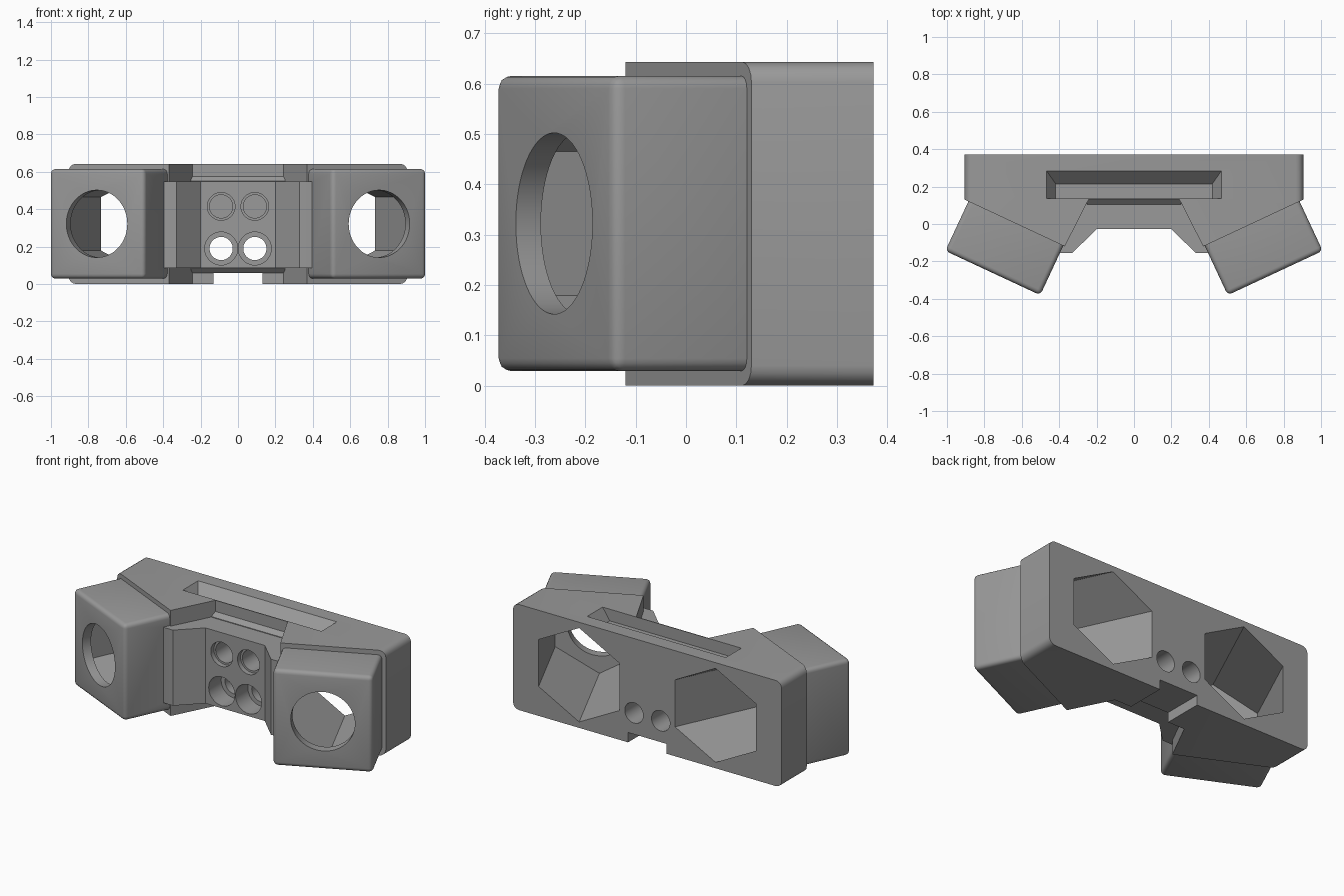
import bpy, bmesh, math
from mathutils import Matrix, Vector

if "Cube" in bpy.data.objects:
    bpy.data.objects.remove(bpy.data.objects["Cube"])

ANG = math.radians(25)
ZC = 0.322          # mid height
BACK = 0.372        # back face y

grey = bpy.data.materials.new("grey_plastic")
grey.diffuse_color = (0.32, 0.32, 0.32, 1)
grey.use_nodes = True
grey.node_tree.nodes["Principled BSDF"].inputs["Base Color"].default_value = grey.diffuse_color


def prism(name, pts, lo, hi, matrix=None, scale=1.0, pick=None, bevel=0, seg=4):
    """Extrude a 2D profile along local z; scale tapers the low end; pick(v1, v2) chooses edges to round."""
    bm = bmesh.new()
    c = Vector((sum(p[0] for p in pts), sum(p[1] for p in pts))) / len(pts)
    a = [bm.verts.new((c.x + (x - c.x) * scale, c.y + (y - c.y) * scale, lo)) for x, y in pts]
    b = [bm.verts.new((x, y, hi)) for x, y in pts]
    n = len(pts)
    bm.faces.new(a)
    bm.faces.new(b)
    for i in range(n):
        j = (i + 1) % n
        bm.faces.new((a[i], a[j], b[j], b[i]))
    if pick:
        edges = [e for e in bm.edges if pick(e.verts[0].co, e.verts[1].co)]
        bmesh.ops.bevel(bm, geom=edges, offset=bevel, segments=seg, profile=0.5, affect='EDGES')
    if matrix:
        bm.transform(matrix)
    bmesh.ops.recalc_face_normals(bm, faces=bm.faces[:])
    me = bpy.data.meshes.new(name)
    bm.to_mesh(me)
    bm.free()
    ob = bpy.data.objects.new(name, me)
    ob.data.materials.append(grey)
    bpy.context.collection.objects.link(ob)
    return ob


def ngon(n, r, phase=0.0):
    return [(r * math.cos(phase + math.tau * i / n), r * math.sin(phase + math.tau * i / n)) for i in range(n)]


def rect(x0, x1, y0, y1):
    return [(x0, y0), (x1, y0), (x1, y1), (x0, y1)]


def both(half):
    """Mirror a half outline across x."""
    return half + [(-x, y) for x, y in reversed(half)]


def combine(target, other, op):
    mod = target.modifiers.new(op.lower(), 'BOOLEAN')
    mod.operation, mod.solver, mod.object = op, 'EXACT', other
    bpy.context.view_layer.update()
    me = bpy.data.meshes.new_from_object(target.evaluated_get(bpy.context.evaluated_depsgraph_get()))
    target.modifiers.clear()
    target.data = me
    bpy.data.objects.remove(other)


# main body with rounded outer long edges and a V gap in the front
body = prism("double_socket_body",
             both([(0.905, BACK), (0.905, 0.13), (0.37, -0.12), (0.243, 0.13)]), 0, 0.643,
             pick=lambda p, q: abs(p.x) > 0.9 and abs(q.x) > 0.9 and abs(p.z - q.z) < 0.01 and p.x * q.x > 0,
             bevel=0.04)

# centre plate between the two sockets
plate = prism("centre_plate", both([(0.3, 0.25), (0.41, -0.1), (0.41, -0.155), (0.33, -0.155), (0.2, -0.028)]),
              0.087, 0.547,
              pick=lambda p, q: abs(p.z - q.z) > 0.1 and abs(p.x) > 0.4, bevel=0.02)
combine(body, plate, 'UNION')

# small ramps where the plate meets the body, above and below
along_x = Matrix(((0, 0, 1, 0), (1, 0, 0, 0), (0, 1, 0, 0), (0, 0, 0, 1)))
for z, s in ((0.547, 1), (0.087, -1)):
    ramp = prism("ramp", [(0.105, z - 0.02 * s), (0.105, z + 0.004 * s), (0.13, z + 0.028 * s),
                          (0.15, z + 0.028 * s), (0.15, z - 0.02 * s)], -0.25, 0.25, along_x)
    combine(body, ramp, 'UNION')

# angled pods: local z runs from the pod face back into the body
frames = []
for s in (1, -1):
    axis = Vector((-s * math.sin(ANG), math.cos(ANG), 0))
    up = Vector((0, 0, 1))
    side = up.cross(axis)
    m = Matrix((side, up, axis)).transposed().to_4x4()
    m.translation = (s * 0.755, -0.262, ZC)
    frames.append(m)
    pod = prism("pod", rect(-0.28, 0.28, -0.293, 0.293), 0, 0.38, m,
                pick=lambda p, q: True, bevel=0.025)
    combine(body, pod, 'UNION')

# round windows and hexagonal cavities open to the back
for m in frames:
    combine(body, prism("hex_cutter", ngon(6, 0.286, math.pi / 6), 0.055, 1.1, m), 'DIFFERENCE')
    combine(body, prism("window_cutter", ngon(64, 0.18), -0.1, 0.08, m), 'DIFFERENCE')

# screw holes: local z runs towards +y
for x in (-0.09, 0.09):
    for z, wide, depth, bore in ((0.19, 0.088, 0.12, 0.6), (0.415, 0.074, 0.03, 0.15)):
        m = Matrix.Translation((x, -0.028, z)) @ Matrix.Rotation(-math.pi / 2, 4, 'X')
        combine(body, prism("bore_cutter", ngon(40, 0.062), -0.1, bore, m), 'DIFFERENCE')
        combine(body, prism("head_cutter", ngon(40, wide), -0.15, depth, m), 'DIFFERENCE')

# tapered slot in the top
bm_slot = prism("slot_cutter", rect(-0.468, 0.468, 0.135, 0.285), 0.572, 0.644)
for v in bm_slot.data.vertices:
    if v.co.z < 0.6:
        v.co.x *= 0.895
        v.co.y = min(v.co.y, 0.215)
combine(body, bm_slot, 'DIFFERENCE')

# cable notch through the bottom of the back wall
combine(body, prism("notch_cutter", rect(-0.13, 0.13, 0.0, 0.5), -0.1, 0.06), 'DIFFERENCE')

# smooth the rounds, keep hard edges sharp
bpy.ops.object.select_all(action='DESELECT')
body.select_set(True)
bpy.context.view_layer.objects.active = body
bpy.ops.object.shade_smooth_by_angle(angle=math.radians(30))
